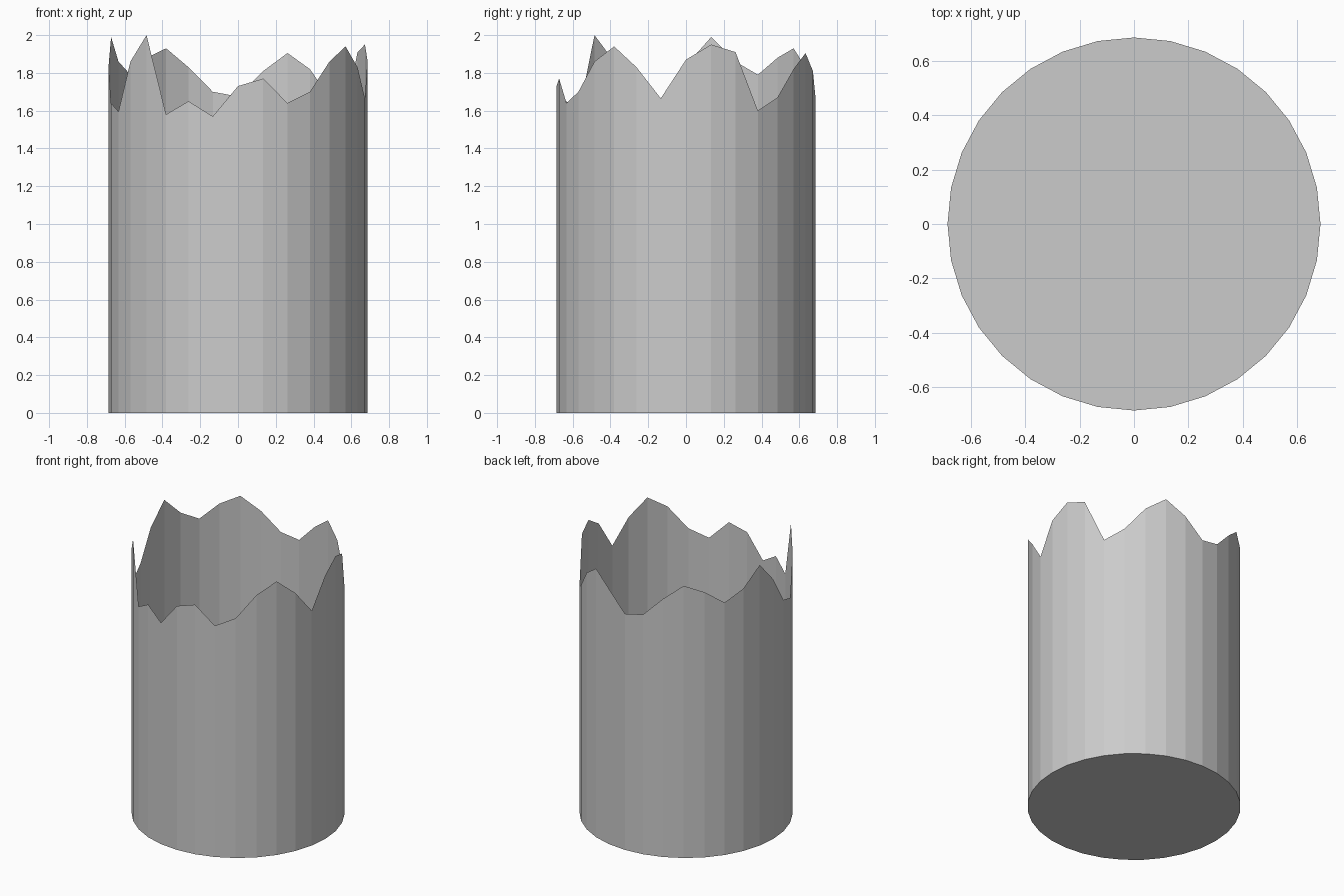
import bpy, bmesh, math

if "Cube" in bpy.data.objects:
    bpy.data.objects.remove(bpy.data.objects["Cube"])

RADIUS = 0.685

# Jagged rim heights, counter-clockwise from +x (32 sides)
RIM = [1.87, 1.95, 1.91, 1.60, 1.67, 1.82, 1.905, 1.81,
       1.675, 1.70, 1.83, 1.93, 1.88, 1.79, 1.86, 1.99,
       1.84, 1.64, 1.595, 1.86, 2.00, 1.58, 1.65, 1.57,
       1.73, 1.77, 1.64, 1.70, 1.86, 1.94, 1.83, 1.665]
SIDES = len(RIM)


def ring_point(i, z):
    a = 2 * math.pi * i / SIDES
    return (RADIUS * math.cos(a), RADIUS * math.sin(a), z)


bm = bmesh.new()
base = [bm.verts.new(ring_point(i, 0)) for i in range(SIDES)]
rim = [bm.verts.new(ring_point(i, z)) for i, z in enumerate(RIM)]

# Thin wall with a broken top edge
for i in range(SIDES):
    j = (i + 1) % SIDES
    bm.faces.new((base[i], base[j], rim[j], rim[i]))

# Closed floor, open top
bm.faces.new(base[::-1])

mesh = bpy.data.meshes.new("broken_cylinder_shell")
bm.to_mesh(mesh)
bm.free()
shell = bpy.data.objects.new("broken_cylinder_shell", mesh)
bpy.context.collection.objects.link(shell)
